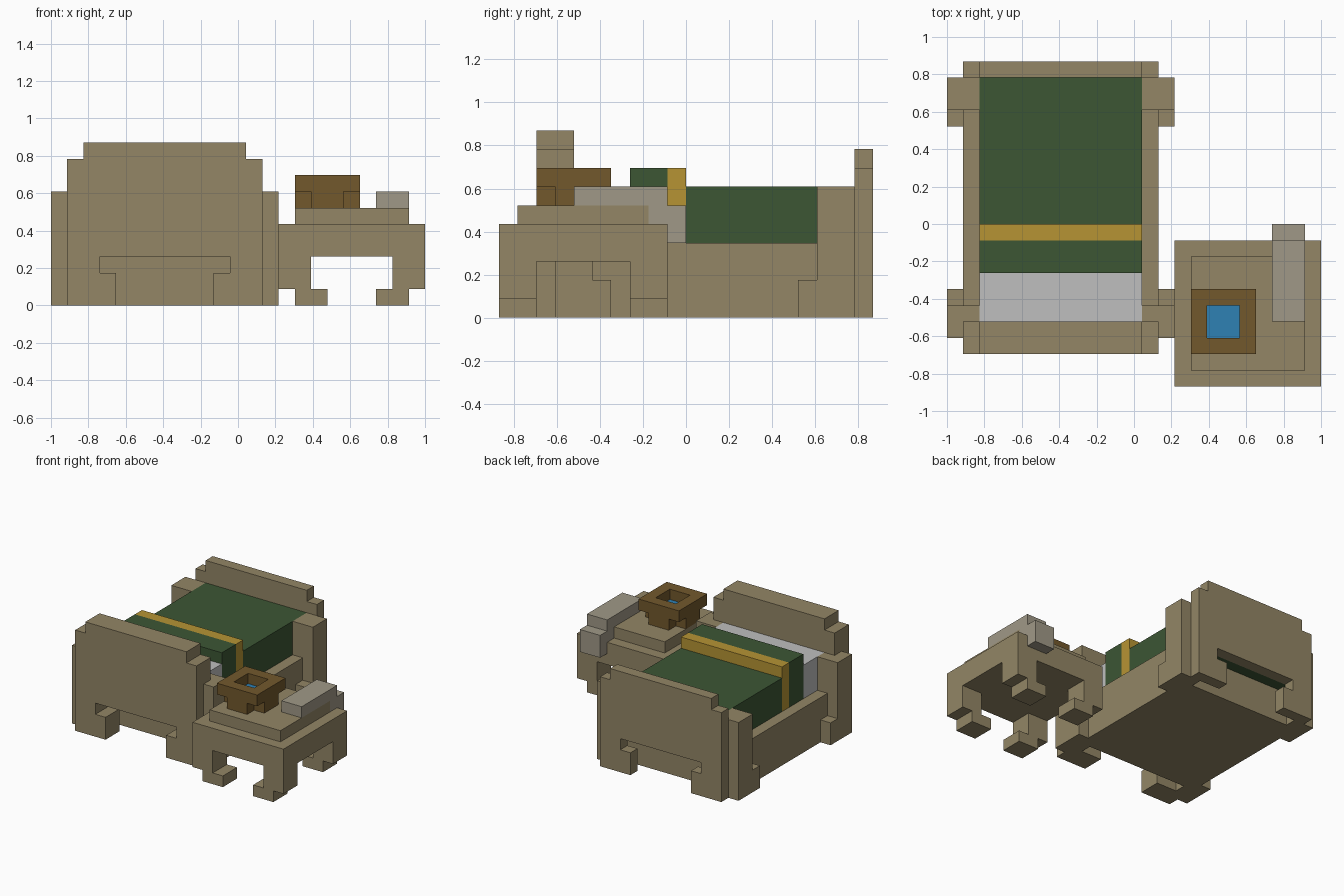
import bpy, bmesh
from mathutils import Vector

cube = bpy.data.objects.get("Cube")
if cube:
    bpy.data.objects.remove(cube)

UNIT = 2 / 23                     # size of one grid block
ORIGIN = Vector((11.5, 10, 0))    # block coordinates of the model centre
BED_MID = 7                       # mirror line of the bed, in blocks
TABLE_MID = 18.5                  # mirror line of the table, in blocks


def material(name, rgb):
    linear = [((c / 255 + 0.055) / 1.055) ** 2.4 for c in rgb] + [1]
    mat = bpy.data.materials.new(name)
    mat.use_nodes = True
    mat.diffuse_color = linear
    mat.node_tree.nodes["Principled BSDF"].inputs["Base Color"].default_value = linear
    return mat


tan = material("tan wood", (147, 134, 102))
brown = material("dark brown wood", (114, 88, 44))
green = material("green blanket", (60, 86, 52))
gold = material("gold trim", (182, 148, 52))
white = material("pale sheet", (191, 191, 191))
grey = material("warm grey cloth", (160, 153, 135))
blue = material("blue liquid", (46, 129, 180))


def finish(name, bm, mat):
    for v in bm.verts:
        v.co = (v.co - ORIGIN) * UNIT
    bmesh.ops.recalc_face_normals(bm, faces=bm.faces)
    mesh = bpy.data.meshes.new(name)
    bm.to_mesh(mesh)
    bm.free()
    mesh.materials.append(mat)
    bpy.context.collection.objects.link(bpy.data.objects.new(name, mesh))


def boxes(name, mat, *spans, mirror=None):
    """Join boxes given as (x0, x1, y0, y1, z0, z1), optionally mirrored in x."""
    spans = list(spans)
    if mirror is not None:
        spans += [(2 * mirror - b, 2 * mirror - a, *rest) for a, b, *rest in spans]
    bm = bmesh.new()
    for x0, x1, y0, y1, z0, z1 in spans:
        lo, hi = Vector((x0, y0, z0)), Vector((x1, y1, z1))
        for v in bmesh.ops.create_cube(bm, size=1)["verts"]:
            v.co = (lo + hi) / 2 + v.co * (hi - lo)
    finish(name, bm, mat)


def end_board(name, y0, y1, top):
    """Stepped board with a notched opening at its foot."""
    half = [(4, 3), (4, 2), (3, 2), (3, 0), (6, 0), (6, top - 1), (5, top - 1), (5, top)]
    outline = half + [(-x, z) for x, z in reversed(half)]
    bm = bmesh.new()
    face = bm.faces.new([bm.verts.new((BED_MID + x, y0, z)) for x, z in outline])
    side = bmesh.ops.extrude_face_region(bm, geom=[face])["geom"]
    moved = [g for g in side if isinstance(g, bmesh.types.BMVert)]
    bmesh.ops.translate(bm, verts=moved, vec=(0, y1 - y0, 0))
    finish(name, bm, tan)


# Bed frame
end_board("bed_front_board", 2, 4, 10)
end_board("bed_back_board", 19, 20, 9)
boxes("bed_base", tan, (2, 12, 5, 18, 0, 3))
boxes("bed_side_rails", tan, (1, 2, 5, 17, 0, 4), mirror=BED_MID)
boxes("bed_front_posts", tan, (0, 2, 3, 5, 0, 7), (0, 1, 5, 6, 0, 2), mirror=BED_MID)
boxes("bed_back_posts", tan, (0, 2, 17, 19, 0, 7), (0, 1, 16, 17, 0, 2), mirror=BED_MID)

# Bedding
boxes("pillow_sheet", white, (2, 12, 4, 7, 3, 7))
boxes("blanket_fold", green, (2, 12, 7, 9, 3, 8))
boxes("blanket_trim", gold, (2, 12, 9, 10, 3, 8))
boxes("blanket", green, (2, 12, 10, 19, 3, 7))

# Side table
boxes("table_body", tan, (14, 23, 0, 9, 3, 5))
boxes("table_top", tan, (15, 22, 1, 8, 5, 6))
for place, y in (("front", 0), ("back", 7)):
    boxes(f"table_{place}_legs", tan,
          (14, 16, y, y + 2, 1, 3), (15, 17, y, y + 2, 0, 1), mirror=TABLE_MID)

# Cloth draped over the back edge of the table
boxes("draped_cloth", grey, (20, 22, 4, 9, 6, 7), (20, 22, 8, 9, 5, 6), (20, 22, 9, 10, 4, 6))

# Square bowl: cross-shaped foot, open rim and liquid
boxes("bowl_foot", brown, (16, 18, 2, 6, 6, 7), (15, 19, 3, 5, 6, 7))
boxes("bowl_rim", brown, (15, 19, 2, 3, 7, 8), (15, 19, 5, 6, 7, 8),
      (15, 16, 3, 5, 7, 8), (18, 19, 3, 5, 7, 8))
boxes("bowl_liquid", blue, (16, 18, 3, 5, 7, 7.08))
